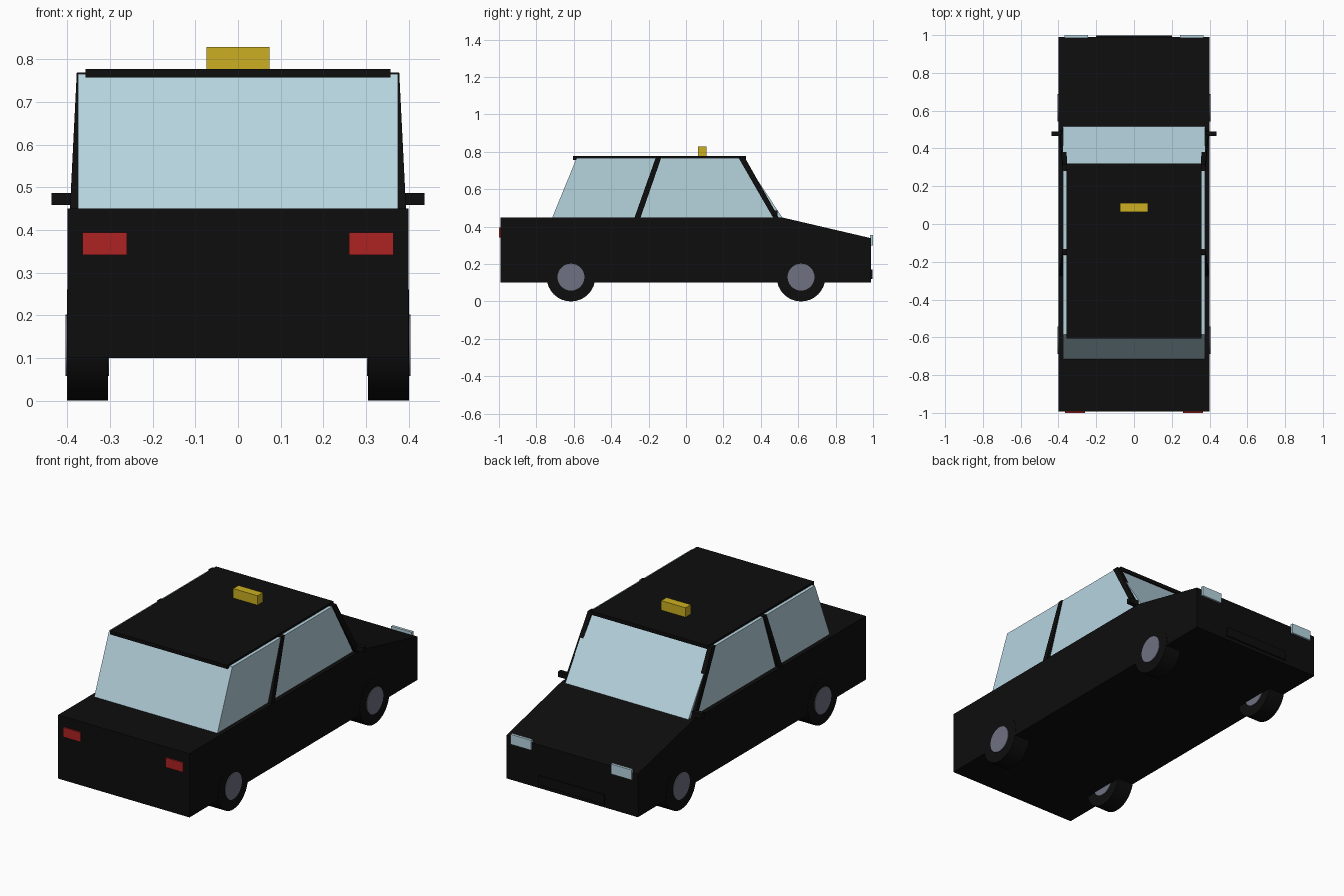
import bpy
import math

if "Cube" in bpy.data.objects:
    bpy.data.objects.remove(bpy.data.objects["Cube"], do_unlink=True)


def material(name, r, g, b):
    m = bpy.data.materials.new(name)
    m.use_nodes = True
    m.diffuse_color = (r, g, b, 1)
    bsdf = m.node_tree.nodes["Principled BSDF"]
    bsdf.inputs["Base Color"].default_value = (r, g, b, 1)
    bsdf.inputs["Roughness"].default_value = 0.6
    return m


BLACK = material("black paint", 0.004, 0.004, 0.004)
GLASS = material("pale blue glass", 0.47, 0.66, 0.74)
RED = material("red lamp", 0.42, 0.016, 0.016)
YELLOW = material("yellow sign", 0.6, 0.43, 0.015)
HUB = material("grey hub", 0.16, 0.165, 0.22)


def prism(name, profile, x_bottom, x_top, mat):
    """Side profile of (y, z) points spanned across x; the x range may
    change between the lowest and highest point."""
    zs = [z for _, z in profile]
    lo, hi = min(zs), max(zs)
    n = len(profile)
    verts = []
    for side in (0, 1):
        for y, z in profile:
            t = (z - lo) / (hi - lo)
            verts.append((x_bottom[side] * (1 - t) + x_top[side] * t, y, z))
    faces = [tuple(range(n)), tuple(range(2 * n - 1, n - 1, -1))]
    faces += [(i, i + n, (i + 1) % n + n, (i + 1) % n) for i in range(n)]
    mesh = bpy.data.meshes.new(name)
    mesh.from_pydata(verts, [], faces)
    mesh.materials.append(mat)
    obj = bpy.data.objects.new(name, mesh)
    bpy.context.collection.objects.link(obj)
    # Consistent outward normals
    import bmesh
    bm = bmesh.new()
    bm.from_mesh(mesh)
    bmesh.ops.recalc_face_normals(bm, faces=bm.faces)
    bm.to_mesh(mesh)
    bm.free()
    return obj


def box(name, x, y, z, mat):
    profile = [(y[0], z[0]), (y[1], z[0]), (y[1], z[1]), (y[0], z[1])]
    return prism(name, profile, x, x, mat)


def cylinder(name, x, y, z, radius, mat):
    bpy.ops.mesh.primitive_cylinder_add(
        vertices=32, radius=radius, depth=abs(x[1] - x[0]),
        location=((x[0] + x[1]) / 2, y, z), rotation=(0, math.pi / 2, 0))
    obj = bpy.context.object
    obj.name = name
    obj.data.materials.append(mat)
    bpy.ops.object.shade_smooth_by_angle(angle=math.radians(40))


# Lower body with sloping hood
prism("body", [(-0.993, 0.1), (0.99, 0.1), (0.99, 0.338), (0.51, 0.45), (-0.993, 0.45)],
      (-0.4, 0.4), (-0.4, 0.4), BLACK)

# Glass cabin and roof panel
prism("cabin_glass", [(-0.715, 0.449), (0.515, 0.449), (0.305, 0.766), (-0.585, 0.766)],
      (-0.375, 0.375), (-0.375, 0.375), GLASS)
box("roof", (-0.357, 0.357), (-0.605, 0.32), (0.757, 0.777), BLACK)

# Roof sign and lower front grille
box("roof_sign", (-0.074, 0.074), (0.064, 0.11), (0.775, 0.829), YELLOW)
box("front_grille", (-0.2, 0.2), (0.985, 0.997), (0.12, 0.172), BLACK)

for side, s in (("left", 1), ("right", -1)):
    # Window pillars
    bottom, top = (s * 0.365, s * 0.394), (s * 0.353, s * 0.378)
    prism(side + "_front_pillar",
          [(0.465, 0.449), (0.495, 0.449), (0.315, 0.769), (0.28, 0.769)], bottom, top, BLACK)
    prism(side + "_middle_pillar",
          [(-0.275, 0.449), (-0.243, 0.449), (-0.132, 0.769), (-0.162, 0.769)], bottom, top, BLACK)

    # Door mirror
    box(side + "_mirror", (s * 0.38, s * 0.437), (0.465, 0.49), (0.458, 0.487), BLACK)

    # Lamps
    box(side + "_tail_lamp", (s * 0.26, s * 0.365), (-1.0, -0.99), (0.341, 0.394), RED)
    box(side + "_headlamp", (s * 0.243, s * 0.368), (0.985, 1.0), (0.3, 0.355), GLASS)

    # Wheels
    for end, y in (("front", 0.615), ("rear", -0.615)):
        name = side + "_" + end
        cylinder(name + "_tyre", (s * 0.305, s * 0.401), y, 0.13, 0.13, BLACK)
        cylinder(name + "_hub", (s * 0.302, s * 0.404), y, 0.13, 0.072, HUB)
